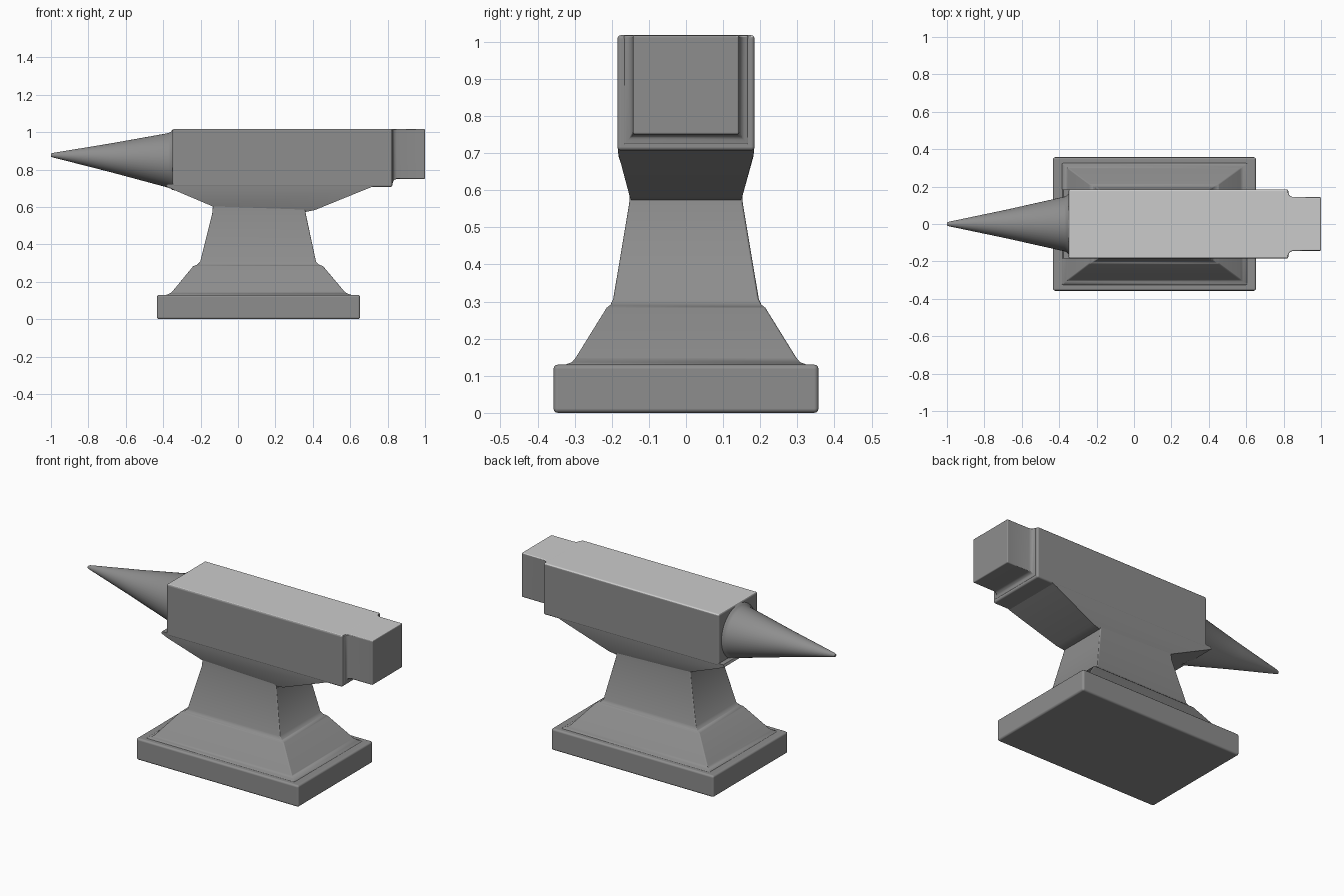
import bpy, bmesh, math

if "Cube" in bpy.data.objects:
    bpy.data.objects.remove(bpy.data.objects["Cube"])


def material(name, v):
    m = bpy.data.materials.new(name)
    m.diffuse_color = (v, v, v, 1)
    m.use_nodes = True
    m.node_tree.nodes["Principled BSDF"].inputs["Base Color"].default_value = m.diffuse_color
    return m


dark_iron = material("dark_iron", 0.27)
worn_steel = material("worn_steel", 0.8)


def finish(name, bm, bevel=0.0, polished_top=False):
    bmesh.ops.recalc_face_normals(bm, faces=bm.faces[:])
    if polished_top:
        for f in bm.faces:
            if f.normal.z > 0.9 and f.calc_center_median().z > 1.0:
                f.material_index = 1
    me = bpy.data.meshes.new(name)
    bm.to_mesh(me)
    bm.free()
    me.materials.append(dark_iron)
    if polished_top:
        me.materials.append(worn_steel)
    ob = bpy.data.objects.new(name, me)
    bpy.context.collection.objects.link(ob)
    if bevel:
        m = ob.modifiers.new("soft_edges", "BEVEL")
        m.width, m.segments = bevel, 3
        m.limit_method, m.angle_limit = "ANGLE", math.radians(65)
        m.harden_normals = True
    bpy.context.view_layer.objects.active = ob
    ob.select_set(True)
    bpy.ops.object.shade_smooth_by_angle(angle=math.radians(60))
    ob.select_set(False)
    return ob


def loft(name, rings, bevel=0.0, polished_top=False):
    """Skin a list of point loops and cap both ends."""
    bm = bmesh.new()
    loops = [[bm.verts.new(p) for p in ring] for ring in rings]
    n = len(loops[0])
    for a, b in zip(loops, loops[1:]):
        for i in range(n):
            j = (i + 1) % n
            bm.faces.new((a[i], a[j], b[j], b[i]))
    bm.faces.new(loops[0])
    bm.faces.new(loops[-1])
    return finish(name, bm, bevel, polished_top)


def level(x0, x1, y, z0, z1=None):
    """Rectangle seen from above; left and right ends may differ in height."""
    z1 = z0 if z1 is None else z1
    return [(x0, -y, z0), (x1, -y, z1), (x1, y, z1), (x0, y, z0)]


def upright(x, y, z0, z1):
    return [(x, -y, z0), (x, y, z0), (x, y, z1), (x, -y, z1)]


def circle(x, z, r, n=48):
    return [(x, r * math.cos(2 * math.pi * i / n), z + r * math.sin(2 * math.pi * i / n))
            for i in range(n)]


# Rectangular foot plate
loft("base", [level(-0.433, 0.653, 0.357, 0), level(-0.433, 0.653, 0.357, 0.13)], 0.012)

# Stepped, tapering pedestal with small fillets
loft("pedestal", [
    level(-0.39, 0.61, 0.33, 0.11),
    level(-0.385, 0.605, 0.325, 0.130),
    level(-0.365, 0.585, 0.307, 0.137),
    level(-0.350, 0.568, 0.297, 0.149),
    level(-0.240, 0.455, 0.214, 0.283),
    level(-0.217, 0.433, 0.203, 0.292),
    level(-0.202, 0.417, 0.196, 0.308),
    level(-0.138, 0.362, 0.153, 0.565),
    level(-0.133, 0.358, 0.150, 0.62),
], 0.006)

# Flared underside that carries the face block
loft("flare", [
    level(-0.130, 0.365, 0.148, 0.600, 0.574),
    level(-0.140, 0.412, 0.152, 0.605, 0.584),
    level(-0.345, 0.690, 0.182, 0.692, 0.697),
    level(-0.385, 0.725, 0.1835, 0.711, 0.711),
    level(-0.378, 0.725, 0.1848, 0.724, 0.724),
])

# Main face block, bright on its working face
loft("body", [upright(-0.35, 0.185, 0.707, 1.018), upright(0.825, 0.185, 0.707, 1.018)],
     0.01, True)

# Narrower heel with a fillet where it leaves the block
loft("heel", [
    upright(0.80, 0.173, 0.718, 1.0175),
    upright(0.826, 0.168, 0.722, 1.0175),
    upright(0.829, 0.156, 0.736, 1.0175),
    upright(0.836, 0.148, 0.745, 1.0175),
    upright(0.850, 0.144, 0.750, 1.0175),
    upright(1.0, 0.143, 0.750, 1.0175),
], 0.006, True)

# Tapered round horn with flared root and blunt tip
loft("horn", [
    circle(-0.34, 0.853, 0.164),
    circle(-0.351, 0.852, 0.161),
    circle(-0.358, 0.850, 0.153),
    circle(-0.372, 0.849, 0.146),
    circle(-0.68, 0.863, 0.077),
    circle(-0.99, 0.877, 0.012),
    circle(-1.0, 0.877, 0.008),
])
